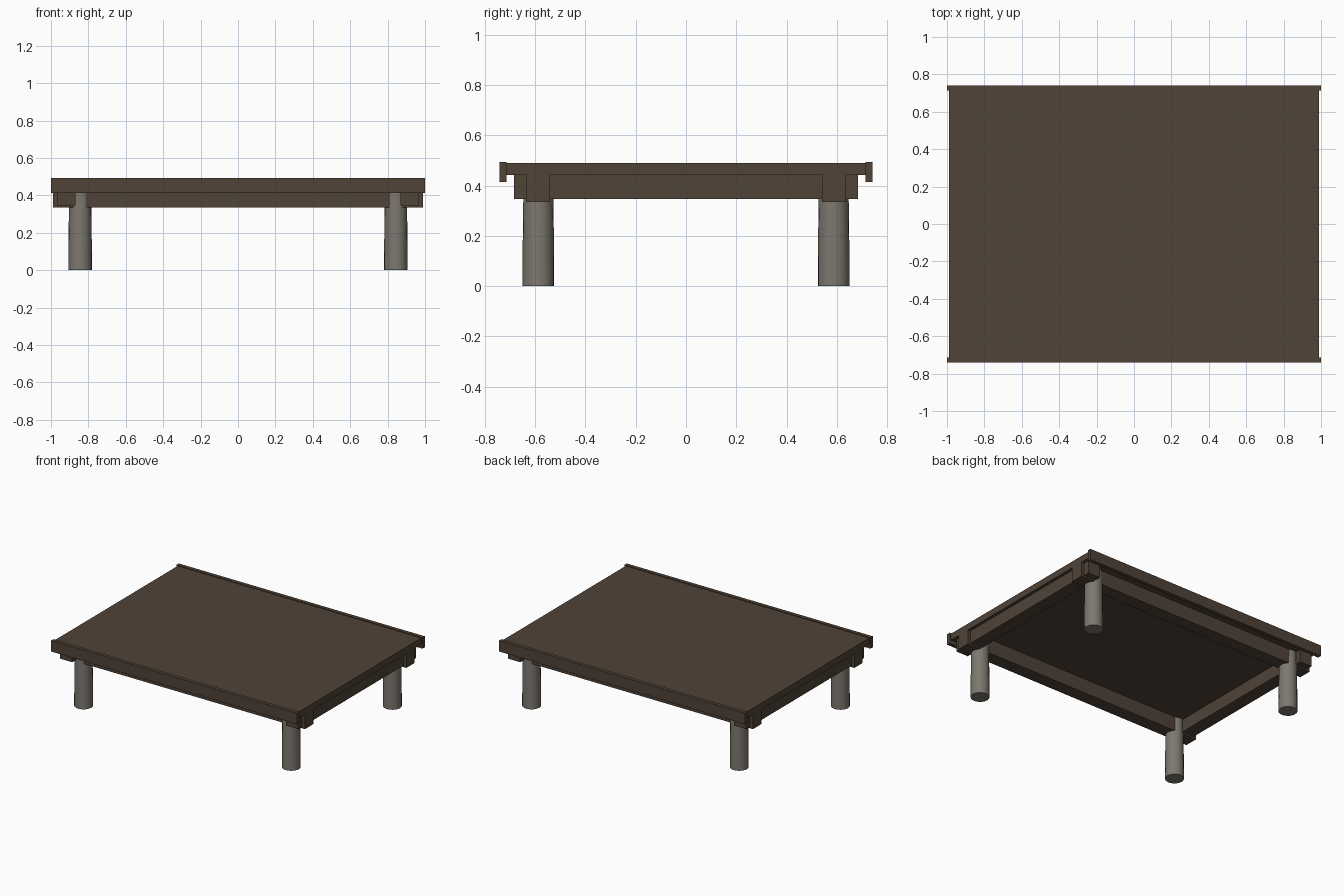
import bpy, bmesh, math

if "Cube" in bpy.data.objects:
    bpy.data.objects.remove(bpy.data.objects["Cube"])


def material(name, rgb):
    m = bpy.data.materials.new(name)
    m.diffuse_color = (*rgb, 1)
    m.use_nodes = True
    m.node_tree.nodes["Principled BSDF"].inputs["Base Color"].default_value = m.diffuse_color
    return m


WOOD = material("dark brown wood", (0.080, 0.056, 0.039))
POST = material("grey weathered wood", (0.205, 0.187, 0.160))


def finish(name, bm, mat):
    bmesh.ops.recalc_face_normals(bm, faces=bm.faces)
    me = bpy.data.meshes.new(name)
    bm.to_mesh(me)
    bm.free()
    me.materials.append(mat)
    ob = bpy.data.objects.new(name, me)
    bpy.context.collection.objects.link(ob)
    return ob


def box(name, x, y, z):
    bm = bmesh.new()
    bmesh.ops.create_cube(bm, size=1)
    for v in bm.verts:
        for i, (lo, hi) in enumerate((x, y, z)):
            v.co[i] = hi if v.co[i] > 0 else lo
    return finish(name, bm, WOOD)


def leg(name, cx, cy):
    # round post, very slightly thinner towards the top
    n = 20
    bm = bmesh.new()
    rings = []
    for z, r in ((0, 0.063), (0.18, 0.062), (0.44, 0.0585)):
        rings.append([bm.verts.new((cx + r * math.cos(2 * math.pi * i / n),
                                    cy + r * math.sin(2 * math.pi * i / n), z))
                      for i in range(n)])
    for a, b in zip(rings, rings[1:]):
        for i in range(n):
            j = (i + 1) % n
            bm.faces.new((a[i], a[j], b[j], b[i]))
    bm.faces.new(rings[0])
    bm.faces.new(rings[-1])
    ob = finish(name, bm, POST)
    bpy.ops.object.select_all(action='DESELECT')
    bpy.context.view_layer.objects.active = ob
    ob.select_set(True)
    bpy.ops.object.shade_smooth_by_angle(angle=math.radians(40))


def span(s, a, b):
    return tuple(sorted((s * a, s * b)))


# deck panel
box("deck", (-0.99, 0.99), (-0.715, 0.715), (0.441, 0.489))

for s, end, side in ((-1, "front", "left"), (1, "back", "right")):
    # edge board with its top a little above the deck
    box(end + "_edge_board", (-1, 1), span(s, 0.714, 0.741), (0.413, 0.494))
    # long beam
    box(end + "_beam", (-0.99, 0.99), span(s, 0.54, 0.637), (0.335, 0.441))
    # cross beam
    box(side + "_beam", span(s, 0.87, 0.968), (-0.683, 0.683), (0.347, 0.441))

# four posts
for sx, side in ((-1, "left"), (1, "right")):
    for sy, end in ((-1, "front"), (1, "back")):
        leg(f"{end}_{side}_leg", sx * 0.844, sy * 0.587)
